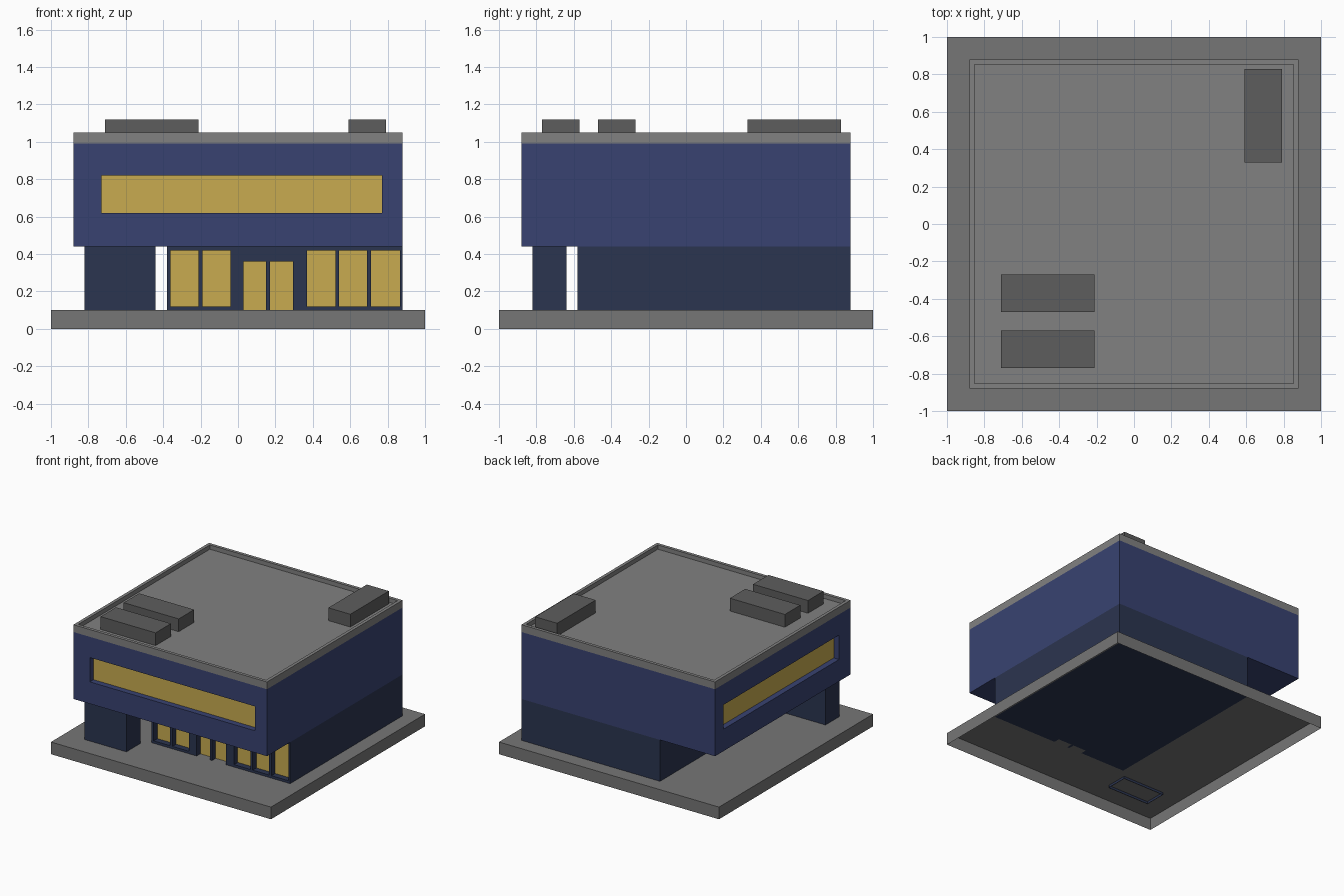
import bpy, bmesh
from mathutils import Vector

if "Cube" in bpy.data.objects:
    bpy.data.objects.remove(bpy.data.objects["Cube"])


def material(name, rgb):
    m = bpy.data.materials.new(name)
    m.diffuse_color = (*rgb, 1)
    m.use_nodes = True
    m.node_tree.nodes["Principled BSDF"].inputs["Base Color"].default_value = m.diffuse_color
    return m


BLUE = material("blue_cladding", (0.04, 0.055, 0.165))
NAVY = material("dark_wall", (0.024, 0.035, 0.08))
GOLD = material("lit_glass", (0.58, 0.41, 0.08))
PAVING = material("paving", (0.18, 0.18, 0.18))
ROOF = material("roof_grey", (0.22, 0.22, 0.22))
UNIT = material("unit_grey", (0.11, 0.11, 0.11))


def finish(bm, name, mat=None):
    mesh = bpy.data.meshes.new(name)
    bm.to_mesh(mesh)
    bm.free()
    if mat:
        mesh.materials.append(mat)
    ob = bpy.data.objects.new(name, mesh)
    bpy.context.collection.objects.link(ob)
    return ob


def box_bm(bm, x, y, z):
    verts = bmesh.ops.create_cube(bm, size=1)["verts"]
    for v in verts:
        v.co = Vector(r[0] if c < 0 else r[1] for r, c in zip((x, y, z), v.co))


def box(name, x, y, z, mat=None, open_bottom=False):
    bm = bmesh.new()
    box_bm(bm, x, y, z)
    if open_bottom:
        bm.normal_update()
        down = [f for f in bm.faces if f.normal.z < -0.9]
        bmesh.ops.delete(bm, geom=down, context='FACES_ONLY')
    return finish(bm, name, mat)


def cut_windows(wall, name, cuts, mat):
    """Boolean recesses into a wall; each cut is an (x, y, z) range box."""
    bm = bmesh.new()
    for c in cuts:
        box_bm(bm, *c)
    cutter = finish(bm, name, mat)
    cutter.hide_render = True
    cutter.hide_viewport = True
    cutter.display_type = 'WIRE'
    mod = wall.modifiers.new(name, 'BOOLEAN')
    mod.operation = 'DIFFERENCE'
    mod.solver = 'EXACT'
    mod.object = cutter


def pane(name, corners):
    bm = bmesh.new()
    bm.faces.new([bm.verts.new(c) for c in corners])
    return finish(bm, name, GOLD)


def front_pane(name, x, y, z):
    pane(name, [(x[0], y, z[0]), (x[1], y, z[0]), (x[1], y, z[1]), (x[0], y, z[1])])


DEPTH = 0.05   # window recess
LIFT = 0.002   # glass sits just in front of the recess back

# Hollow base slab and the corner pillar reaching slightly into it
box("base_slab", (-1, 1), (-1, 1), (0, 0.1), PAVING, open_bottom=True)
box("corner_pillar", (-0.82, -0.44), (-0.82, -0.64), (0.08, 0.44), NAVY, open_bottom=True)

# Ground floor with shop windows and a double door
Y0 = -0.58
ground = box("ground_floor", (-0.38, 0.88), (Y0, 0.88), (0.1, 0.44), NAVY)
openings = [("shop_window", a, b, 0.12, 0.42) for a, b in
            ((-0.36, -0.21), (-0.19, -0.04), (0.37, 0.52), (0.54, 0.69), (0.71, 0.865))]
openings += [("door_leaf", a, b, 0.1, 0.36) for a, b in ((0.03, 0.15), (0.17, 0.295))]
cuts = []
for name, a, b, z0, z1 in openings:
    bottom = z0 - 0.05 if name == "door_leaf" else z0
    cuts.append(((a, b), (Y0 - 0.05, Y0 + DEPTH), (bottom, z1)))
    front_pane(name, (a, b), Y0 + DEPTH - LIFT, (z0, z1))
cut_windows(ground, "ground_cutter", cuts, NAVY)

# Upper floor with ribbon windows on the front and left sides
W, ZW = (-0.73, 0.77), (0.62, 0.82)
upper = box("upper_floor", (-0.88, 0.88), (-0.88, 0.88), (0.44, 0.99), BLUE)
outer, inner = -0.95, -0.88 + DEPTH
cut_windows(upper, "upper_cutter", [(W, (outer, inner), ZW), ((outer, inner), W, ZW)], BLUE)
g = inner - LIFT
front_pane("front_ribbon_window", W, g, ZW)
pane("left_ribbon_window", [(g, W[1], ZW[0]), (g, W[0], ZW[0]), (g, W[0], ZW[1]), (g, W[1], ZW[1])])

# Roof with a raised parapet: inset the top and push it down
bm = bmesh.new()
box_bm(bm, (-0.88, 0.88), (-0.88, 0.88), (0.99, 1.05))
bm.normal_update()
top = max(bm.faces, key=lambda f: f.calc_center_median().z)
bmesh.ops.inset_region(bm, faces=[top], thickness=0.037)
walls = bmesh.ops.extrude_face_region(bm, geom=[top])
new_verts = [e for e in walls["geom"] if isinstance(e, bmesh.types.BMVert)]
bmesh.ops.translate(bm, verts=new_verts, vec=(0, 0, -0.035))
if top.is_valid:
    bmesh.ops.delete(bm, geom=[top], context='FACES_ONLY')
bmesh.ops.recalc_face_normals(bm, faces=bm.faces)
finish(bm, "roof_parapet", ROOF)

# Rooftop units
for x, y in (((-0.71, -0.21), (-0.77, -0.57)),
             ((-0.71, -0.21), (-0.47, -0.27)),
             ((0.59, 0.79), (0.33, 0.83))):
    box("roof_unit", x, y, (1.015, 1.12), UNIT)
